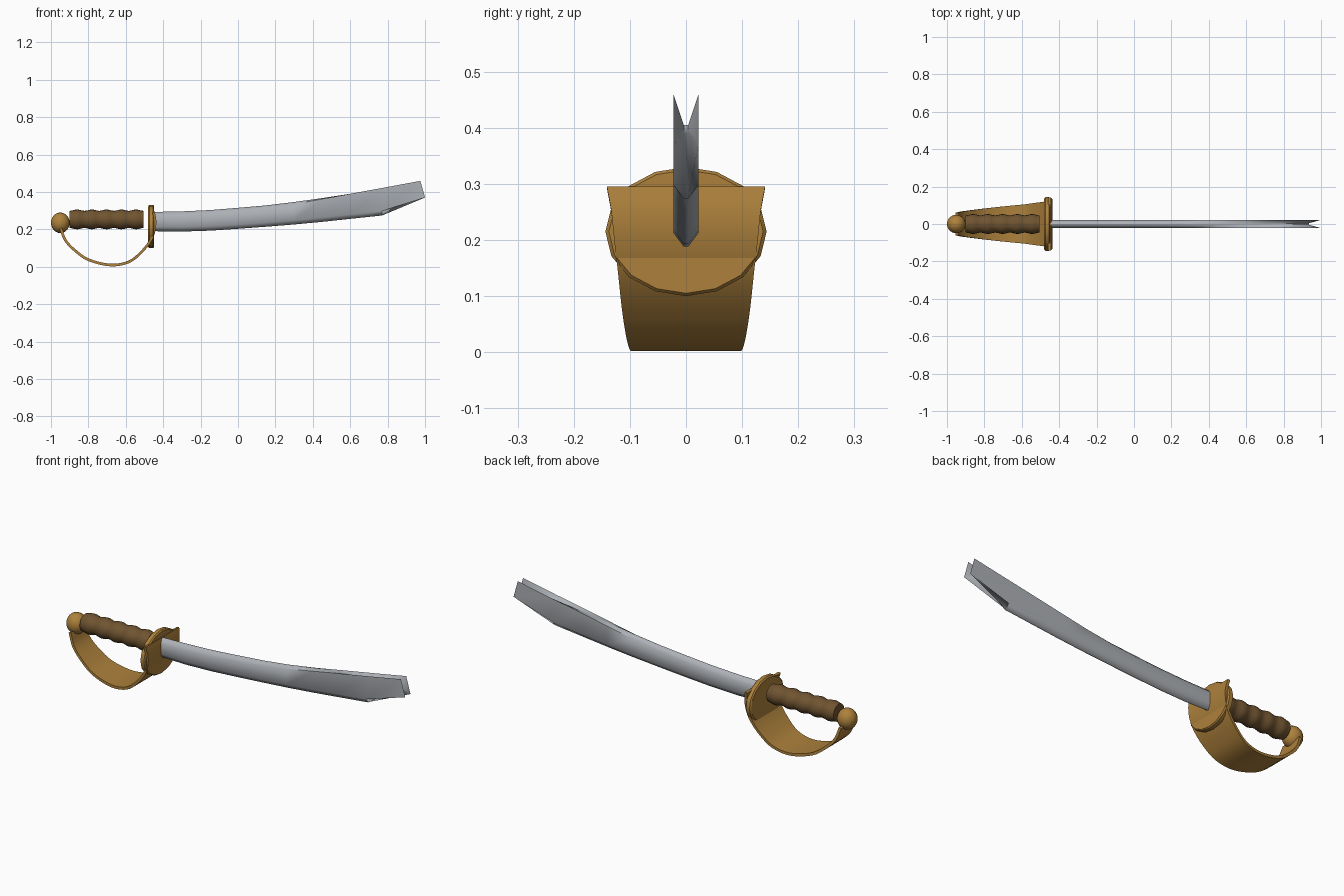
import bpy, bmesh, math
from mathutils import Vector

if "Cube" in bpy.data.objects:
    bpy.data.objects.remove(bpy.data.objects["Cube"])


def material(name, rgb):
    m = bpy.data.materials.new(name)
    m.diffuse_color = (*rgb, 1)
    m.use_nodes = True
    m.node_tree.nodes["Principled BSDF"].inputs["Base Color"].default_value = m.diffuse_color
    return m


brass = material("brass", (0.42, 0.22, 0.045))
leather = material("brown_leather", (0.16, 0.088, 0.03))
steel = material("steel", (0.42, 0.44, 0.47))


def finish(name, bm, mat, angle):
    bmesh.ops.recalc_face_normals(bm, faces=bm.faces[:])
    me = bpy.data.meshes.new(name)
    bm.to_mesh(me)
    bm.free()
    me.materials.append(mat)
    for p in me.polygons:
        p.use_smooth = True
    me.set_sharp_from_angle(angle=math.radians(angle))
    ob = bpy.data.objects.new(name, me)
    bpy.context.collection.objects.link(ob)
    return ob


def loft(name, rings, mat, angle):
    """Skin closed rings of equal size and cap both ends."""
    bm = bmesh.new()
    vs = [[bm.verts.new(p) for p in r] for r in rings]
    n = len(rings[0])
    for a, b in zip(vs, vs[1:]):
        for i in range(n):
            j = (i + 1) % n
            bm.faces.new((a[i], a[j], b[j], b[i]))
    bm.faces.new(vs[0])
    bm.faces.new(vs[-1])
    return finish(name, bm, mat, angle)


def lathe_x(name, profile, zc, sides, mat, angle, sy=1.0):
    """Profile of (x, radius) turned about the x direction at height zc."""
    rings = [[(x, sy * r * math.cos(2 * math.pi * i / sides),
               zc + r * math.sin(2 * math.pi * i / sides)) for i in range(sides)]
             for x, r in profile]
    return loft(name, rings, mat, angle)


# Pommel ball
ball = [(-0.95 - 0.05 * math.cos(t), max(0.055 * math.sin(t), 0.0005))
        for t in (math.pi * i / 12 for i in range(13))]
lathe_x("pommel", ball, 0.235, 20, brass, 40, 0.9)

# Grip with finger ridges
ridges = [(-0.90 + 0.395 * i / 40,
           0.0495 - 0.0035 * math.cos(2 * math.pi * 5 * i / 40)) for i in range(41)]
ridges = [(-0.90, 0.04)] + ridges + [(-0.505, 0.042)]
lathe_x("grip", ridges, 0.253, 20, leather, 40)

# Oval guard plate
lathe_x("guard_plate", [(-0.480, 0.108), (-0.474, 0.115), (-0.454, 0.115), (-0.448, 0.110)],
        0.215, 16, brass, 30, 1.25)

# Knuckle guard band: (x, z, half width) along its outer face
path = [Vector(p) for p in (
    (-0.955, 0.205, 0.060), (-0.930, 0.140, 0.066), (-0.880, 0.085, 0.073),
    (-0.800, 0.030, 0.083), (-0.680, 0.002, 0.096), (-0.580, 0.020, 0.105),
    (-0.510, 0.075, 0.114), (-0.460, 0.140, 0.121), (-0.440, 0.200, 0.128),
    (-0.437, 0.250, 0.133), (-0.445, 0.295, 0.141))]
pts = []
ext = [path[0] * 2 - path[1]] + path + [path[-1] * 2 - path[-2]]
for a, b, c, d in zip(ext, ext[1:], ext[2:], ext[3:]):
    for k in range(4):
        t = k / 4
        pts.append(0.5 * (2 * b + (c - a) * t + (2 * a - 5 * b + 4 * c - d) * t * t
                          + (3 * b - a - 3 * c + d) * t ** 3))
pts.append(path[-1])
rings = []
for i, p in enumerate(pts):
    d = pts[min(i + 1, len(pts) - 1)] - pts[max(i - 1, 0)]
    n = Vector((-d.y, d.x)).normalized() * 0.014   # inward in the x-z plane
    w = p.z
    rings.append([(p.x, -w, p.y), (p.x, w, p.y),
                  (p.x + n.x, w, p.y + n.y), (p.x + n.x, -w, p.y + n.y)])
loft("knuckle_guard", rings, brass, 40)

# Blade: x, spine z, edge z, upper shoulder z, lower shoulder z
stations = [
    (-0.450, 0.293, 0.190, 0.268, 0.214), (-0.300, 0.296, 0.188, 0.271, 0.212),
    (-0.150, 0.303, 0.193, 0.279, 0.217), (0.000, 0.315, 0.203, 0.294, 0.226),
    (0.150, 0.328, 0.214, 0.311, 0.236), (0.300, 0.346, 0.226, 0.334, 0.249),
    (0.450, 0.367, 0.240, 0.362, 0.264), (0.600, 0.388, 0.256, 0.390, 0.280),
    (0.770, 0.398, 0.274, 0.421, 0.298)]


def section(xc, top, low, xu, up, xl, down):
    t, c = 0.022, 0.004
    return [(xc, -c, top), (xc, c, top), (xu, t, up), (xl, t, down),
            (xc, c, low), (xc, -c, low), (xl, -t, down), (xu, -t, up)]


rings = [section(x, a, b, x, u, x, d) for x, a, b, u, d in stations]
rings.append(section(0.935, 0.405, 0.390, 0.975, 0.459, 1.0, 0.370))   # forked tip
# the last ring is closed by quads so the notch between the tips stays open
bm = bmesh.new()
vs = [[bm.verts.new(p) for p in r] for r in rings]
for a, b in zip(vs, vs[1:]):
    for i in range(8):
        j = (i + 1) % 8
        bm.faces.new((a[i], a[j], b[j], b[i]))
bm.faces.new(vs[0])
e = vs[-1]
for quad in ((0, 1, 4, 5), (1, 2, 3, 4), (0, 5, 6, 7)):
    bm.faces.new([e[k] for k in quad])
finish("blade", bm, steel, 60)
